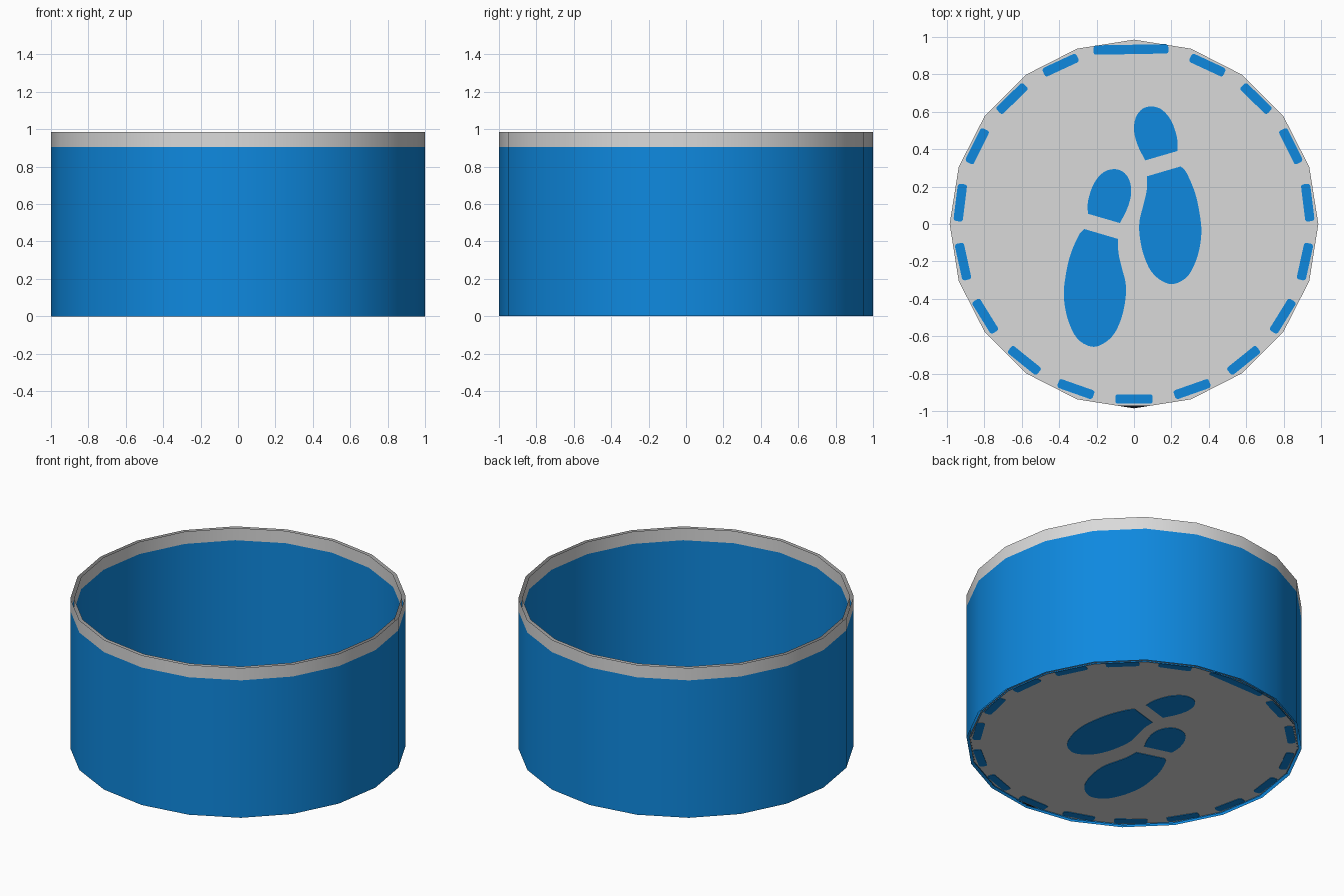
import bpy, bmesh, math
from mathutils import Vector

if "Cube" in bpy.data.objects:
    bpy.data.objects.remove(bpy.data.objects["Cube"])

SIDES = 20
TOP, BAND, FLOOR = 0.985, 0.904, 0.008


def material(name, rgb):
    m = bpy.data.materials.new(name)
    m.diffuse_color = (*rgb, 1)
    m.use_nodes = True
    m.node_tree.nodes["Principled BSDF"].inputs["Base Color"].default_value = m.diffuse_color
    return m


blue = material("blue", (0.0045, 0.25, 0.74))
grey = material("light grey", (0.70, 0.70, 0.70))
black = material("black", (0.003, 0.005, 0.008))


def finish(name, bm, mats, smooth=False):
    me = bpy.data.meshes.new(name)
    bm.to_mesh(me)
    bm.free()
    for m in mats:
        me.materials.append(m)
    for p in me.polygons:
        p.use_smooth = smooth
    ob = bpy.data.objects.new(name, me)
    bpy.context.collection.objects.link(ob)
    return ob


def wall(name, r, inward=False):
    """Open 20-sided sheet: blue below, grey band above."""
    bm = bmesh.new()
    rings = []
    for z in (0.0, BAND, TOP):
        rings.append([bm.verts.new((r * math.cos(math.tau * i / SIDES),
                                    r * math.sin(math.tau * i / SIDES), z))
                      for i in range(SIDES)])
    for level in range(2):
        for i in range(SIDES):
            j = (i + 1) % SIDES
            f = bm.faces.new((rings[level][i], rings[level][j],
                              rings[level + 1][j], rings[level + 1][i]))
            f.material_index = level
            if inward:
                f.normal_flip()
    return finish(name, bm, [blue, grey], smooth=True)


def plates(name, outlines, mat, half=0.003):
    """Thin flat plates showing on both faces of the floor."""
    bm = bmesh.new()
    for pts in outlines:
        lo = [bm.verts.new((x, y, FLOOR - half)) for x, y in pts]
        hi = [bm.verts.new((x, y, FLOOR + half)) for x, y in pts]
        bm.faces.new(lo)
        bm.faces.new(hi)
        for i in range(len(pts)):
            j = (i + 1) % len(pts)
            bm.faces.new((lo[i], lo[j], hi[j], hi[i]))
    bmesh.ops.recalc_face_normals(bm, faces=bm.faces)
    return finish(name, bm, [mat])


def smooth_line(pts, steps=4):
    """Catmull-Rom through the points; the closing edge stays straight."""
    p = [Vector(q) for q in pts]
    p = [p[0] * 2 - p[1]] + p + [p[-1] * 2 - p[-2]]
    out = []
    for i in range(1, len(p) - 2):
        a, b, c, d = p[i - 1:i + 3]
        for s in range(steps):
            t = s / steps
            out.append(0.5 * (2 * b + (c - a) * t + (2 * a - 5 * b + 4 * c - d) * t * t
                              + (3 * b - a - 3 * c + d) * t ** 3))
    return [tuple(v) for v in out] + [tuple(pts[-1])]


def dash(angle, length, r=0.938, width=0.05, corner=0.014):
    """Rounded bar lying across the given direction."""
    a = math.radians(angle)
    u, v = Vector((math.cos(a), math.sin(a))), Vector((-math.sin(a), math.cos(a)))
    pts = []
    for k, (sx, sy) in enumerate(((1, 1), (-1, 1), (-1, -1), (1, -1))):
        for s in range(4):
            t = math.radians(90 * k + 30 * s)
            x = sx * (width / 2 - corner) + corner * math.cos(t)
            y = sy * (length / 2 - corner) + corner * math.sin(t)
            # bend the bar slightly along the rim
            pts.append(tuple(u * (r + x - 0.35 * y * y) + v * y))
    return pts


# Outer and inner walls
wall("outer_wall", 1.0)
wall("inner_wall", 0.978, inward=True)

# Floor disc
bm = bmesh.new()
bmesh.ops.create_circle(bm, cap_ends=True, segments=SIDES, radius=0.985)
bmesh.ops.translate(bm, verts=bm.verts, vec=(0, 0, FLOOR))
bmesh.ops.recalc_face_normals(bm, faces=bm.faces)
finish("floor", bm, [grey])

# Dashed border, with one long dash at the back
dashes = [dash(-90 + 19.4 * k, 0.2) for k in range(-8, 9)]
dashes.append(dash(91, 0.4, r=0.945))
plates("dashed_border", dashes, blue)

# Footprints: the left one is the right one mirrored and shifted
small = [(0.06, 0.34), (0.02, 0.42), (0.0, 0.50), (0.01, 0.57), (0.045, 0.615), (0.095, 0.628),
         (0.15, 0.61), (0.2, 0.55), (0.23, 0.46), (0.232, 0.39)]
large = [(0.07, 0.255), (0.068, 0.18), (0.05, 0.1), (0.03, 0.02), (0.03, -0.06), (0.05, -0.16),
         (0.09, -0.25), (0.15, -0.305), (0.215, -0.32), (0.29, -0.275), (0.34, -0.17),
         (0.36, -0.05), (0.35, 0.06), (0.325, 0.17), (0.28, 0.275), (0.25, 0.308)]
right = [smooth_line(small), smooth_line(large)]
left = [[(-x - 0.015, y - 0.335) for x, y in o] for o in right]
plates("right_footprint", right, blue)
plates("left_footprint", left, blue)

# Small dark corner at the front of the floor
plates("floor_dark_corner", [[(-0.1, -0.969), (0, -0.985), (0.1, -0.969)]], black)
